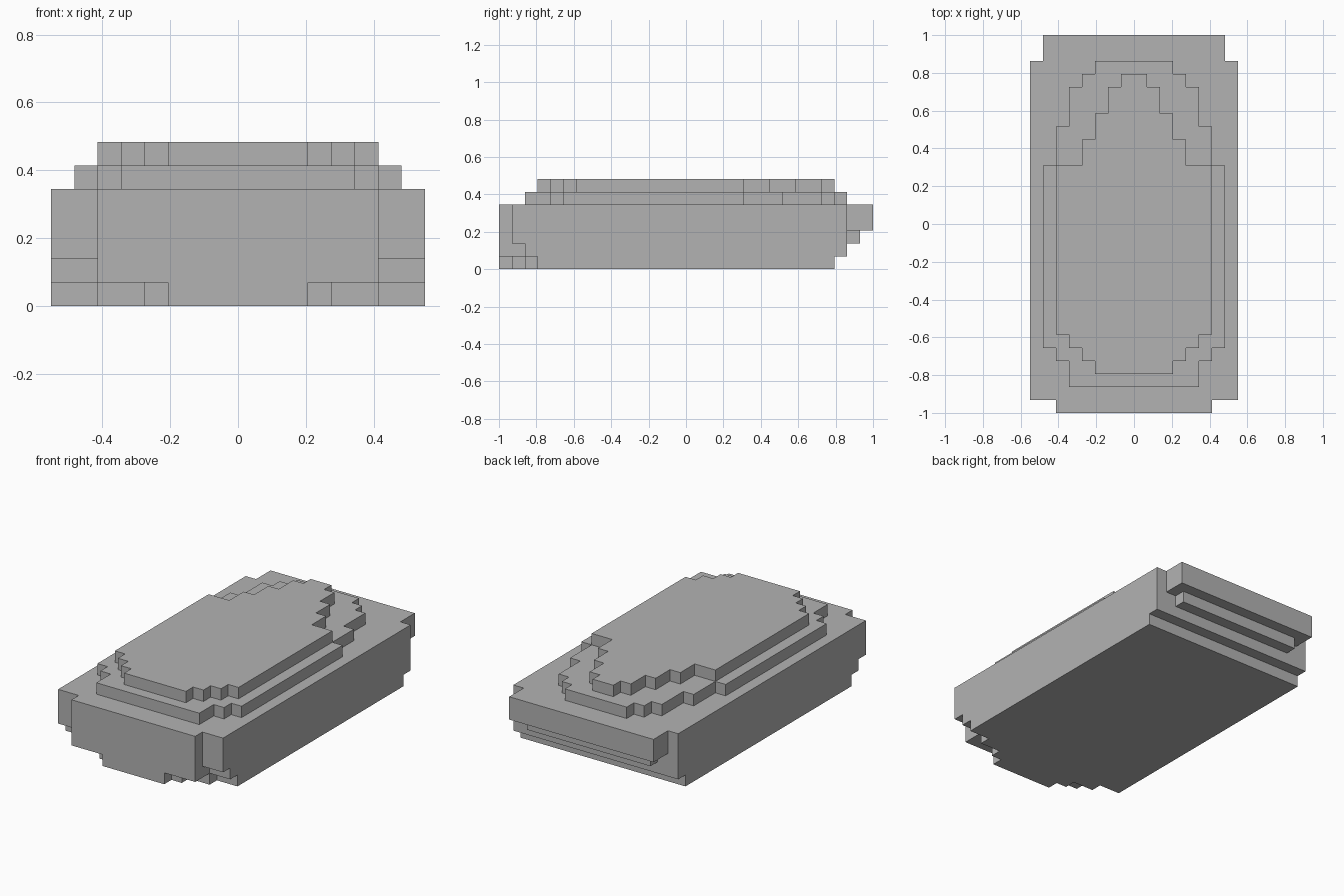
import bpy
import bmesh
from mathutils import Vector

cube = bpy.data.objects.get("Cube")
if cube:
    bpy.data.objects.remove(cube, do_unlink=True)

UNIT = 2 / 29  # one block

grey = bpy.data.materials.new("plain grey")
grey.use_nodes = True
colour = (0.45, 0.45, 0.45, 1)
grey.diffuse_color = colour
grey.node_tree.nodes["Principled BSDF"].inputs["Base Color"].default_value = colour


def blocks(layer, start, steps):
    """Cells of one mirrored layer; steps are (row where it ends, half width)."""
    cells = set()
    for end, half in steps:
        cells |= {(i, j, layer) for i in range(-half, half) for j in range(start, end)}
        start = end
    return cells


def block_part(name, cells):
    """Skin the outside of a set of cells and merge its flat faces."""
    bm = bmesh.new()
    verts = {}

    def corner(p):
        key = tuple(round(c) for c in p)
        if key not in verts:
            x, y, z = key
            verts[key] = bm.verts.new((x * UNIT, y * UNIT - 1, z * UNIT))
        return verts[key]

    for cell in cells:
        for axis in range(3):
            for side in (0, 1):
                beside = list(cell)
                beside[axis] += 2 * side - 1
                if tuple(beside) in cells:
                    continue
                u, v, n = Vector(), Vector(), Vector()
                n[axis] = u[(axis + 1) % 3] = v[(axis + 2) % 3] = 1
                base = Vector(cell) + n * side
                ring = [base, base + u, base + u + v, base + v]
                if not side:
                    ring.reverse()
                bm.faces.new([corner(p) for p in ring])
    bmesh.ops.dissolve_limit(bm, angle_limit=0.02, verts=bm.verts, edges=bm.edges)
    mesh = bpy.data.meshes.new(name)
    bm.to_mesh(mesh)
    bm.free()
    mesh.materials.append(grey)
    obj = bpy.data.objects.new(name, mesh)
    bpy.context.collection.objects.link(obj)


# Main body: stepped front underside, overhanging back
body = blocks(0, 0, [(1, 3), (2, 4), (3, 6), (26, 8)])
body |= blocks(1, 0, [(2, 6), (27, 8)])
body |= blocks(2, 0, [(1, 6), (27, 8), (28, 6)])
for layer in (3, 4):
    body |= blocks(layer, 0, [(1, 6), (27, 8), (29, 7)])
block_part("body", body)

# Two raised tiers that narrow towards the back
block_part("lower_tier", blocks(5, 2, [(4, 5), (5, 6), (19, 7), (22, 6), (25, 5), (26, 4), (27, 3)]))
block_part("upper_tier", blocks(6, 3, [(4, 3), (5, 4), (6, 5), (19, 6), (21, 4), (23, 3), (25, 2), (26, 1)]))
